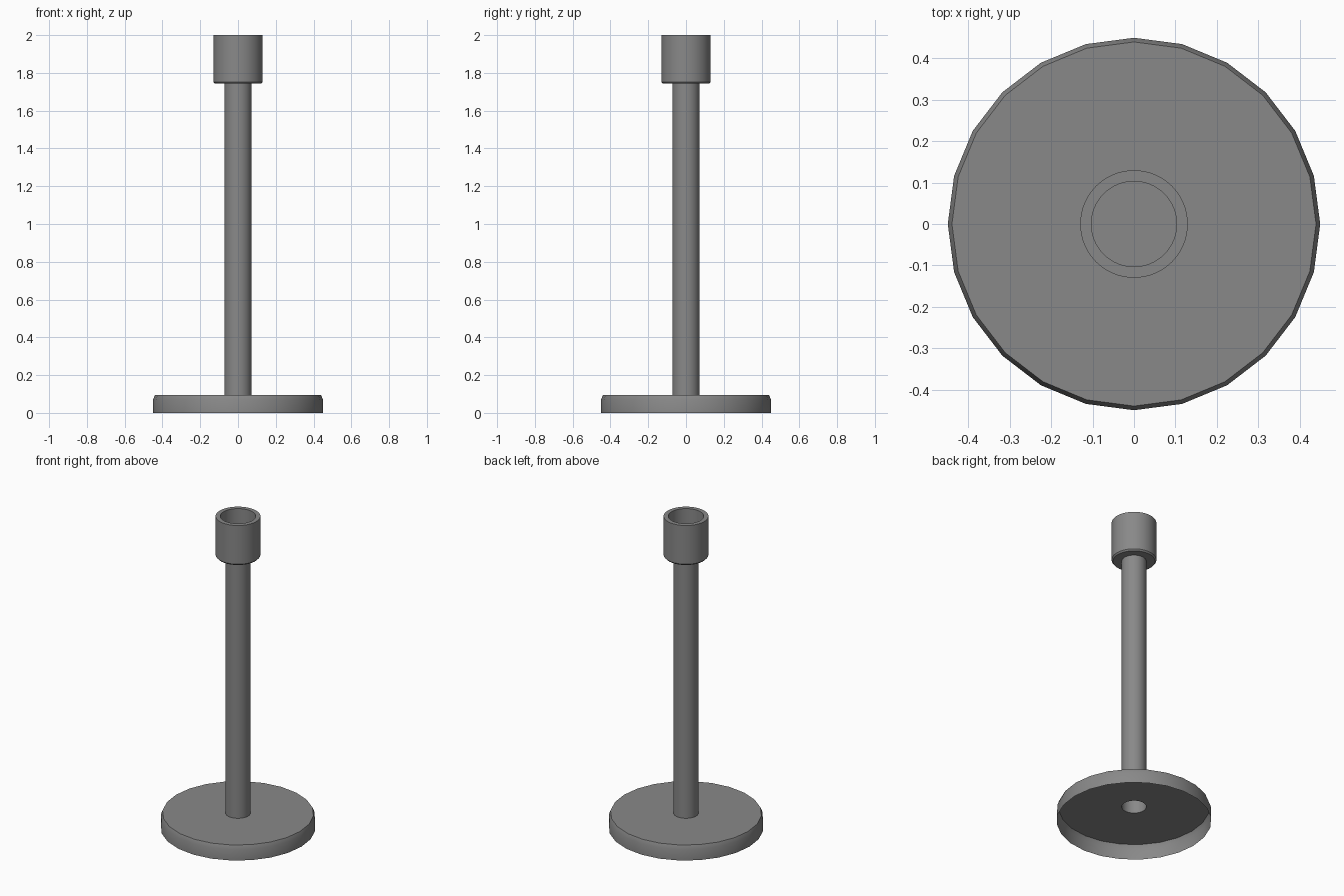
import bpy, bmesh, math
from mathutils import Matrix, Vector

cube = bpy.data.objects.get("Cube")
if cube:
    bpy.data.objects.remove(cube, do_unlink=True)

metal = bpy.data.materials.new("grey_metal")
metal.use_nodes = True
GREY = (0.25, 0.25, 0.25, 1)
metal.diffuse_color = GREY
metal.node_tree.nodes["Principled BSDF"].inputs["Base Color"].default_value = GREY


def lathe(name, profile, sides):
    """Spin a (radius, height) profile, outside first, around the z axis."""
    bm = bmesh.new()
    verts = [bm.verts.new((r, 0, z)) for r, z in profile]
    edges = [bm.edges.new(pair) for pair in zip(verts, verts[1:])]
    bmesh.ops.spin(bm, geom=verts + edges, cent=(0, 0, 0), axis=(0, 0, 1),
                   angle=math.tau, steps=sides, use_merge=True)
    bmesh.ops.remove_doubles(bm, verts=bm.verts, dist=0.0001)
    bm.normal_update()
    # Outer wall decides which way the surface faces
    wall = max(bm.faces, key=lambda f: f.calc_center_median().xy.length)
    if wall.normal.dot(wall.calc_center_median()) < 0:
        bmesh.ops.reverse_faces(bm, faces=bm.faces)
    mesh = bpy.data.meshes.new(name)
    bm.to_mesh(mesh)
    bm.free()
    mesh.materials.append(metal)
    obj = bpy.data.objects.new(name, mesh)
    bpy.context.collection.objects.link(obj)
    bpy.ops.object.select_all(action='DESELECT')
    obj.select_set(True)
    bpy.context.view_layer.objects.active = obj
    bpy.ops.object.shade_smooth_by_angle(angle=math.radians(30))
    return obj


# Hollow foot, open below, with a bevelled top edge and a hole for the stem
lathe("base", [(0.45, 0), (0.45, 0.07), (0.44, 0.095), (0.072, 0.095)], 24)

# Tubular stem, open at its foot
lathe("stem", [(0.072, 0.095), (0.072, 1.745)], 48)

# Candle cup with a thick wall and a closed floor
lathe("cup", [(0, 1.743), (0.122, 1.743), (0.13, 1.752), (0.13, 2),
              (0.103, 2), (0.103, 1.78), (0, 1.78)], 64)
